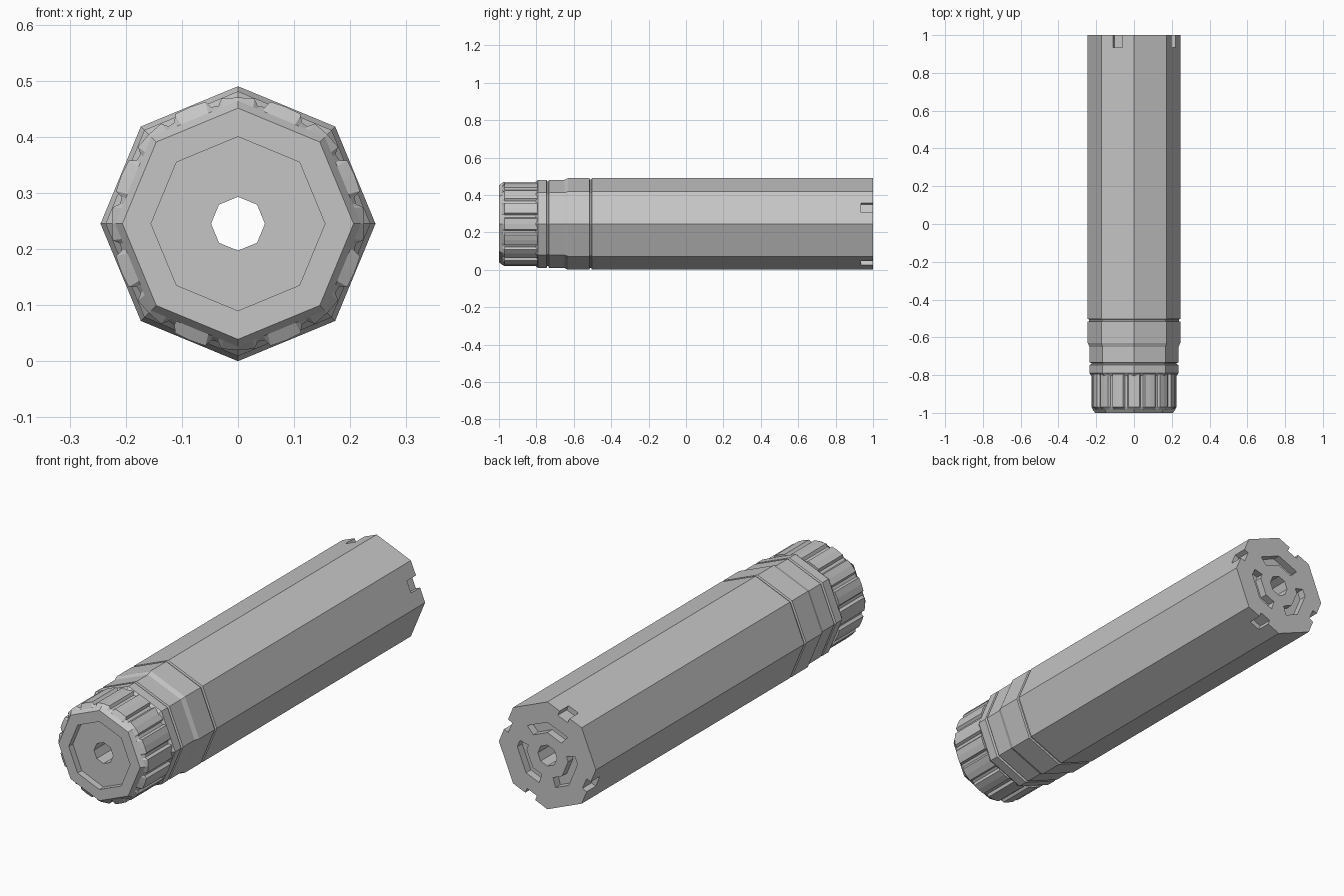
import bpy, bmesh, math

if "Cube" in bpy.data.objects:
    bpy.data.objects.remove(bpy.data.objects["Cube"])

CZ = 0.245                      # height of the long axis
APO = math.cos(math.pi / 8)     # octagon apothem factor

metal = bpy.data.materials.new("grey_metal")
metal.diffuse_color = (0.56, 0.56, 0.56, 1)
metal.use_nodes = True
metal.node_tree.nodes["Principled BSDF"].inputs["Base Color"].default_value = metal.diffuse_color


def octagon(r):
    """Octagon radius at any angle, corners at multiples of 45 degrees."""
    def radius(a):
        d = (a % 45) - 22.5
        return r * APO / math.cos(math.radians(d))
    return radius


def point(r, a, y):
    t = math.radians(a)
    return (r * math.cos(t), y, CZ + r * math.sin(t))


def finish(name, bm):
    bmesh.ops.recalc_face_normals(bm, faces=bm.faces)
    mesh = bpy.data.meshes.new(name)
    bm.to_mesh(mesh)
    bm.free()
    mesh.materials.append(metal)
    obj = bpy.data.objects.new(name, mesh)
    bpy.context.collection.objects.link(obj)
    return obj


def loft(name, angles, profile):
    """Closed ring of cross-sections; profile holds (y, radius function)."""
    bm = bmesh.new()
    rings = [[bm.verts.new(point(f(a), a, y)) for a in angles] for y, f in profile]
    n = len(angles)
    for i, ring in enumerate(rings):
        nxt = rings[(i + 1) % len(rings)]
        for j in range(n):
            k = (j + 1) % n
            bm.faces.new((ring[j], ring[k], nxt[k], nxt[j]))
    return finish(name, bm)


def prism(bm, pts, y0, y1):
    """Add a prism along y; pts are (x, z) measured from the axis."""
    a = [bm.verts.new((x, y0, CZ + z)) for x, z in pts]
    b = [bm.verts.new((x, y1, CZ + z)) for x, z in pts]
    bm.faces.new(a)
    bm.faces.new(b[::-1])
    for i in range(len(pts)):
        k = (i + 1) % len(pts)
        bm.faces.new((a[i], b[i], b[k], a[k]))


# Octagonal tube with grooves, shoulder, collar and bore
outline = [(1.0, 0.048), (1.0, 0.245), (-0.503, 0.245), (-0.506, 0.237),
           (-0.514, 0.237), (-0.517, 0.245), (-0.63, 0.245), (-0.65, 0.236),
           (-0.733, 0.236), (-0.736, 0.226), (-0.742, 0.226), (-0.746, 0.236),
           (-0.79, 0.236), (-0.808, 0.222), (-0.808, 0.048)]
body = loft("tube_body", [45 * i for i in range(8)],
            [(y, octagon(r)) for y, r in outline])

# Cutters for the rear end: edge notches and curved face slots
cut = bmesh.new()
for face in (22.5, 112.5, 202.5, 292.5):
    t = math.radians(face)
    c, s = math.cos(t), math.sin(t)
    rect = [(0.203, -0.027), (0.26, -0.027), (0.26, 0.027), (0.203, 0.027)]
    prism(cut, [(u * c - v * s, u * s + v * c) for u, v in rect], 0.935, 1.05)
for mid in (90, 210, 330):
    lo, hi = mid - 43, mid + 43
    arc = [lo] + [45 * k for k in range(12) if lo < 45 * k < hi] + [hi]
    pts = []
    for r, seq in ((0.152, arc), (0.105, arc[::-1])):
        f = octagon(r)
        pts += [(f(a) * math.cos(math.radians(a)), f(a) * math.sin(math.radians(a)))
                for a in seq]
    prism(cut, pts, 0.965, 1.05)
cutter = finish("rear_cutter", cut)
cutter.hide_render = True

mod = body.modifiers.new("rear_cuts", 'BOOLEAN')
mod.operation = 'DIFFERENCE'
mod.solver = 'EXACT'
mod.object = cutter
bpy.context.view_layer.update()
deps = bpy.context.evaluated_depsgraph_get()
result = bpy.data.meshes.new_from_object(body.evaluated_get(deps))
body.modifiers.clear()
body.data = result
bpy.data.objects.remove(cutter)

# Fluted end cap: sixteen ridges, octagonal chamfered front with a recess
steps = [(-7.5, 0.225), (0, 0.225), (7.5, 0.225), (9.5, 0.213), (13, 0.213)]
flute = {22.5 * i + d: r for i in range(16) for d, r in steps}
fluted = flute.get
loft("fluted_cap", list(flute),
     [(-0.795, octagon(0.048)), (-0.795, fluted), (-0.97, fluted),
      (-0.982, octagon(0.219)), (-1.0, octagon(0.206)),
      (-1.0, octagon(0.155)), (-0.97, octagon(0.155)), (-0.97, octagon(0.048))])
